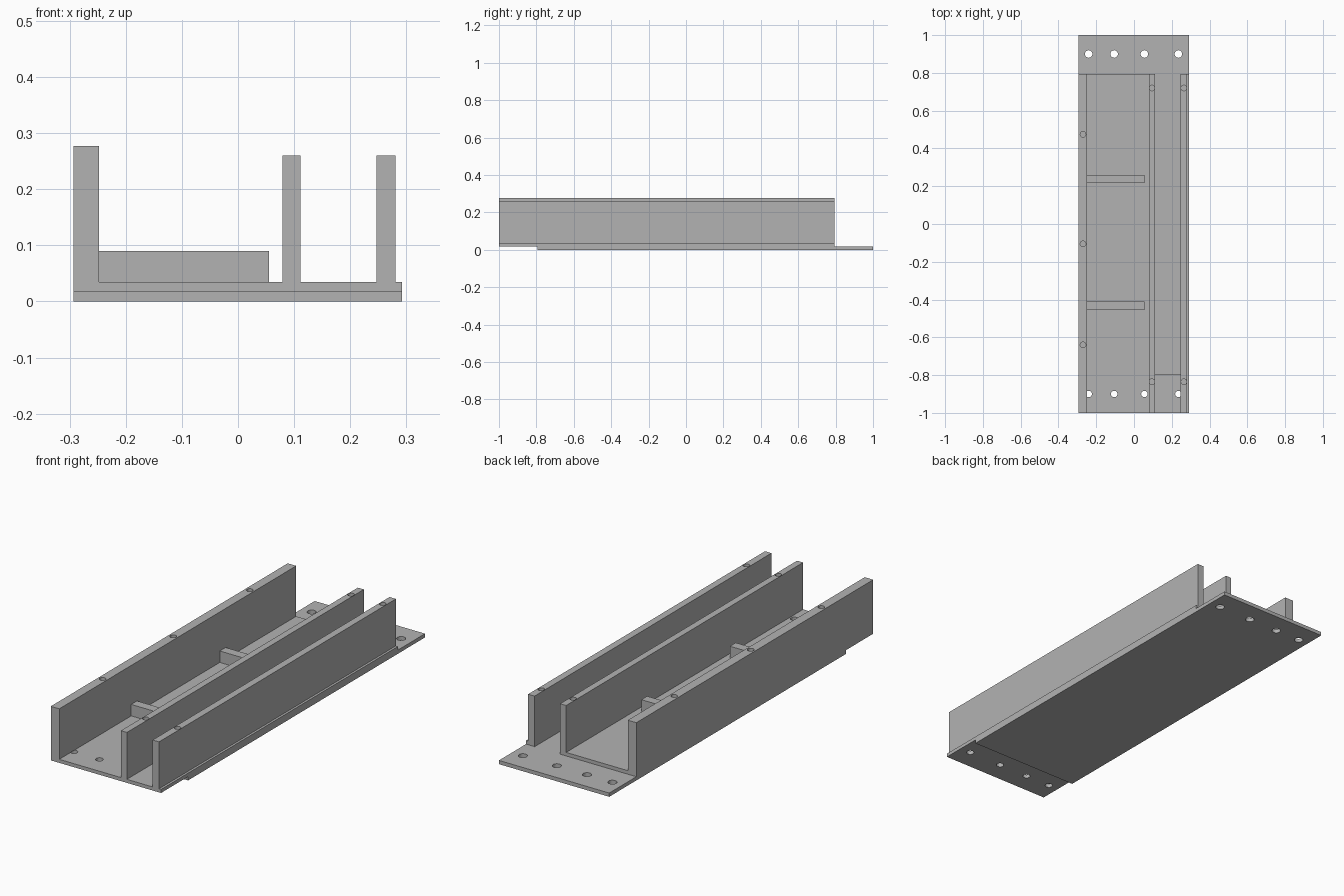
import bpy
import bmesh
from mathutils import Matrix, Vector

default_cube = bpy.data.objects.get("Cube")
if default_cube:
    bpy.data.objects.remove(default_cube, do_unlink=True)

GREY = (0.45, 0.45, 0.45, 1.0)
grey = bpy.data.materials.new("plain grey")
grey.use_nodes = True
grey.diffuse_color = GREY
grey.node_tree.nodes["Principled BSDF"].inputs["Base Color"].default_value = GREY

# Shared dimensions
X_LEFT, X_RIGHT = -0.293, 0.292
END = 0.795        # where the walls stop and the half-lap joints begin
LAP, FLOOR = 0.018, 0.035


def add_box(bm, low, high):
    low, high = Vector(low), Vector(high)
    size = high - low
    matrix = Matrix.Translation((low + high) / 2) @ Matrix.Diagonal((*size, 1))
    bmesh.ops.create_cube(bm, size=1, matrix=matrix)


def add_cylinder(bm, x, y, bottom, top, radius):
    bmesh.ops.create_cone(bm, cap_ends=True, segments=32, radius1=radius,
                          radius2=radius, depth=top - bottom,
                          matrix=Matrix.Translation((x, y, (bottom + top) / 2)))


def make_object(name, bm):
    bmesh.ops.recalc_face_normals(bm, faces=bm.faces)
    mesh = bpy.data.meshes.new(name)
    bm.to_mesh(mesh)
    bm.free()
    mesh.materials.append(grey)
    obj = bpy.data.objects.new(name, mesh)
    bpy.context.collection.objects.link(obj)
    return obj


def cut(obj, cutter_bm):
    cutter = make_object("cutter", cutter_bm)
    cutter.hide_render = True
    mod = obj.modifiers.new("cut", "BOOLEAN")
    mod.operation = "DIFFERENCE"
    mod.solver = "EXACT"
    mod.object = cutter
    bpy.context.view_layer.update()
    graph = bpy.context.evaluated_depsgraph_get()
    result = bpy.data.meshes.new_from_object(obj.evaluated_get(graph))
    obj.modifiers.clear()
    obj.data = result
    bpy.data.objects.remove(cutter, do_unlink=True)


# Base plate: stepped side profile extruded across the width
profile = [(-1, LAP), (-END, LAP), (-END, 0), (1, 0),
           (1, LAP), (END, LAP), (END, FLOOR), (-1, FLOOR)]
bm = bmesh.new()
face = bm.faces.new([bm.verts.new((X_LEFT, y, z)) for y, z in profile])
extruded = bmesh.ops.extrude_face_region(bm, geom=[face])
bmesh.ops.translate(bm, vec=(X_RIGHT - X_LEFT, 0, 0),
                    verts=[v for v in extruded["geom"] if isinstance(v, bmesh.types.BMVert)])
base = make_object("base_plate", bm)

# Sunken narrow channel and the screw holes through both laps
bm = bmesh.new()
add_box(bm, (0.111, -END, 0.017), (0.247, END + 0.003, 0.1))
for x in (-0.24, -0.105, 0.055, 0.235):
    add_cylinder(bm, x, 0.9, -0.1, 0.1, 0.02)
    add_cylinder(bm, x, -0.9, -0.1, 0.1, 0.017)
cut(base, bm)

# Long walls with blind holes in their top edges
walls = [
    ("outer_wall", X_LEFT, -0.248, 0.277, -0.27, (0.475, -0.105, -0.64)),
    ("middle_wall", 0.079, 0.111, 0.26, 0.095, (0.72, -0.835)),
    ("side_wall", 0.247, 0.281, 0.26, 0.264, (0.72, -0.835)),
]
for name, x0, x1, top, hole_x, hole_ys in walls:
    bm = bmesh.new()
    add_box(bm, (x0, -1, FLOOR), (x1, END, top))
    wall = make_object(name, bm)
    bm = bmesh.new()
    for y in hole_ys:
        add_cylinder(bm, hole_x, y, top - 0.1, top + 0.1, 0.0148)
    cut(wall, bm)

# Low cross ribs in the wide channel
for name, y in (("rear_rib", 0.238), ("front_rib", -0.433)):
    bm = bmesh.new()
    add_box(bm, (-0.248, y - 0.022, FLOOR), (0.055, y + 0.022, 0.09))
    make_object(name, bm)
